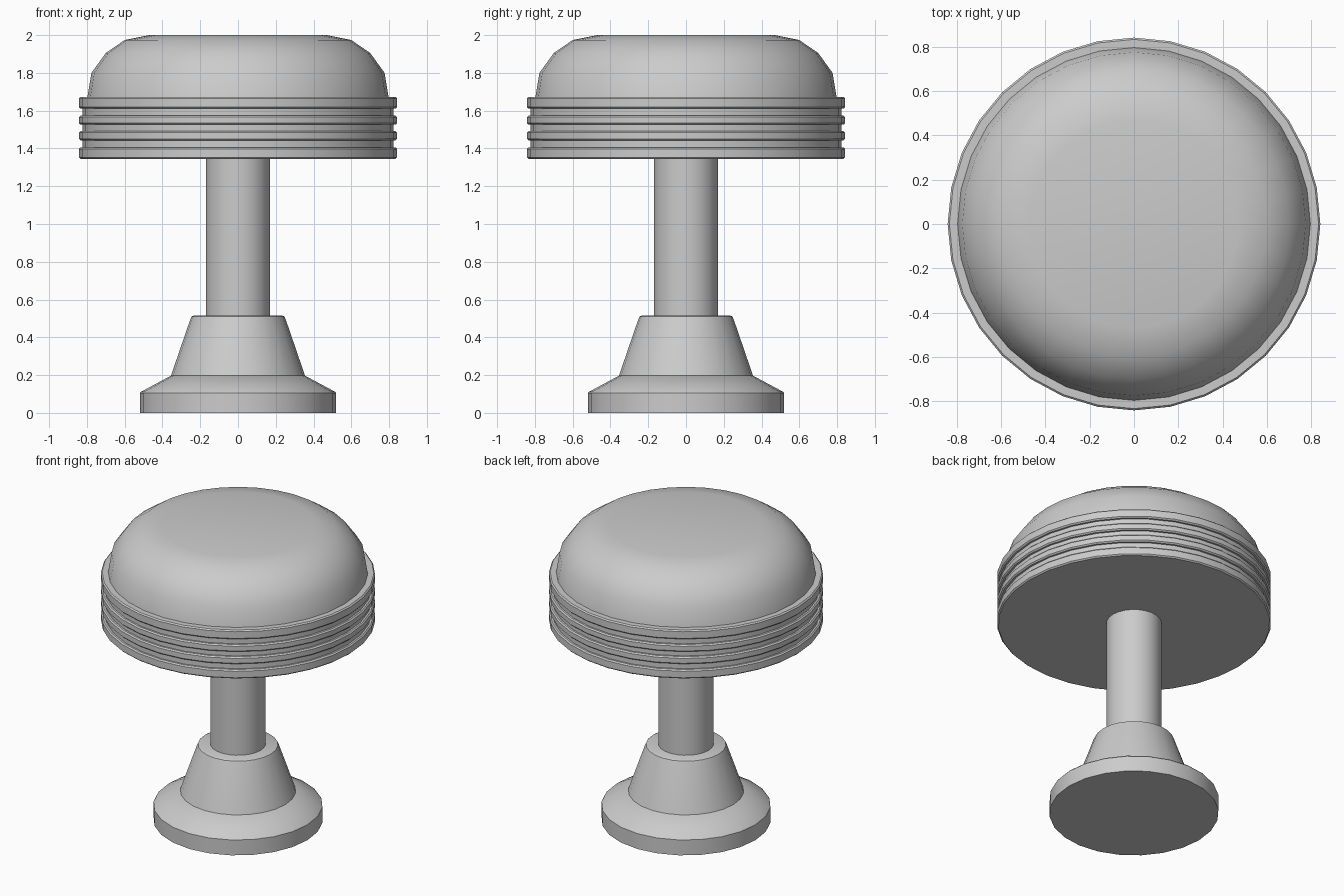
import bpy, bmesh, math

if "Cube" in bpy.data.objects:
    bpy.data.objects.remove(bpy.data.objects["Cube"])


def lathe(name, profile, sides):
    """Revolve (radius, z) points listed bottom to top, capping both ends."""
    bm = bmesh.new()
    rings = []
    for r, z in profile:
        rings.append([bm.verts.new((r * math.cos(2 * math.pi * i / sides),
                                    r * math.sin(2 * math.pi * i / sides), z))
                      for i in range(sides)])
    for a, b in zip(rings, rings[1:]):
        for i in range(sides):
            j = (i + 1) % sides
            bm.faces.new((a[i], a[j], b[j], b[i]))
    bm.faces.new(rings[0][::-1])
    bm.faces.new(rings[-1])
    mesh = bpy.data.meshes.new(name)
    bm.to_mesh(mesh)
    bm.free()
    obj = bpy.data.objects.new(name, mesh)
    bpy.context.collection.objects.link(obj)
    bpy.ops.object.select_all(action='DESELECT')
    obj.select_set(True)
    bpy.context.view_layer.objects.active = obj
    bpy.ops.object.shade_smooth_by_angle(angle=math.radians(35))
    return obj


# Floor flange with sloped top
lathe("floor_flange", [(0.52, 0), (0.52, 0.104), (0.513, 0.112),
                       (0.355, 0.197)], 24)

# Tapered collar
lathe("base_collar", [(0.355, 0.197), (0.252, 0.497), (0.246, 0.51),
                      (0.235, 0.515)], 24)

# Column
lathe("column", [(0.17, 0.50), (0.17, 1.36)], 24)

# Ribbed seat band: four raised ribs with narrow grooves between
RIB, GROOVE, BEVEL = 0.842, 0.822, 0.008
band = []
for low, high in [(1.345, 1.405), (1.443, 1.492), (1.526, 1.574), (1.611, 1.673)]:
    if band:
        band.append((GROOVE, low))
    band += [(RIB - BEVEL, low), (RIB, low + BEVEL),
             (RIB, high - BEVEL), (RIB - BEVEL, high)]
    if high < 1.6:
        band.append((GROOVE, high))
lathe("seat_band", band, 32)

# Domed cushion with flat top
lathe("seat_cushion", [(0.80, 1.66), (0.797, 1.673), (0.776, 1.80), (0.70, 1.905),
                       (0.60, 1.974), (0.47, 2.0)], 32)
